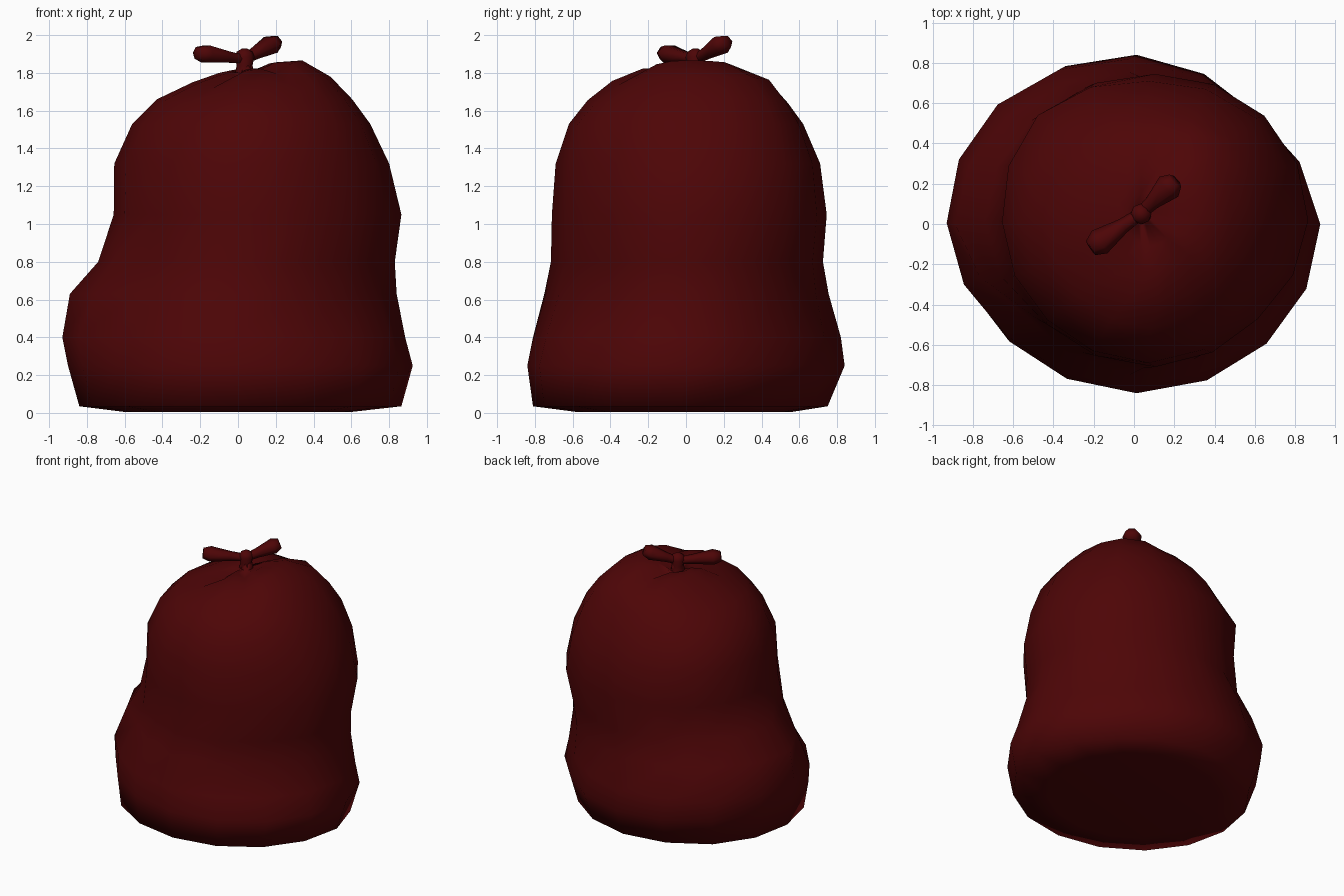
import bpy, bmesh, math
from mathutils import Vector

if "Cube" in bpy.data.objects:
    bpy.data.objects.remove(bpy.data.objects["Cube"])

SIDES = 16
red = bpy.data.materials.new("dark_red_plastic")
red.diffuse_color = (0.075, 0.0015, 0.002, 1)
red.use_nodes = True
red.node_tree.nodes["Principled BSDF"].inputs["Base Color"].default_value = red.diffuse_color


def loft(name, rings, angle=80):
    """Skin a list of point rings and cap both ends."""
    bm = bmesh.new()
    loops = [[bm.verts.new(p) for p in ring] for ring in rings]
    n = len(loops[0])
    for a, b in zip(loops, loops[1:]):
        for i in range(n):
            j = (i + 1) % n
            bm.faces.new((a[i], a[j], b[j], b[i]))
    for loop in (loops[0], loops[-1]):
        c = bm.verts.new(sum((Vector(v.co) for v in loop), Vector()) / n)
        for i in range(n):
            bm.faces.new((loop[i], loop[(i + 1) % n], c))
    bmesh.ops.recalc_face_normals(bm, faces=bm.faces)
    mesh = bpy.data.meshes.new(name)
    bm.to_mesh(mesh)
    bm.free()
    mesh.materials.append(red)
    obj = bpy.data.objects.new(name, mesh)
    bpy.context.collection.objects.link(obj)
    bpy.ops.object.select_all(action='DESELECT')
    obj.select_set(True)
    bpy.context.view_layer.objects.active = obj
    bpy.ops.object.shade_smooth_by_angle(angle=math.radians(angle))
    return obj


def bag_ring(z, left, right, front, back, diag=(1, 1, 1, 1), tilt=0, crease=0):
    """Lopsided oval through its four extents; diag swells each quadrant."""
    cx, cy = (left + right) / 2, (front + back) / 2
    pts = []
    for i in range(SIDES):
        a = math.tau * i / SIDES
        swell = 1 + (diag[i * 4 // SIDES] - 1) * math.sin(2 * a) ** 2
        x = cx + (right - left) / 2 * math.cos(a) * swell
        y = cy + (back - front) / 2 * math.sin(a) * swell
        fold = 0
        for deg in (-67.5, 90, 225):
            d = (math.degrees(a) - deg + 180) % 360 - 180
            fold += math.exp(-(d / 18) ** 2)
        pts.append((x, y, z + tilt * x - crease * fold))
    return pts


# Bag: z, left, right, front, back,
# swell (back right, back left, front left, front right), tilt, crease
even = (1, 1, 1, 1)
profile = [
    (0.005, -0.60, 0.60, -0.58, 0.56, even),
    (0.035, -0.84, 0.865, -0.81, 0.75, (0.94, 1.02, 1, 1)),
    (0.25, -0.90, 0.925, -0.84, 0.84, (0.92, 1.02, 0.98, 1)),
    (0.40, -0.93, 0.885, -0.81, 0.82, (0.93, 1.02, 0.96, 0.98)),
    (0.63, -0.89, 0.84, -0.75, 0.755, (0.97, 0.99, 0.85, 0.94)),
    (0.80, -0.74, 0.83, -0.715, 0.725, (1, 1, 0.94, 0.96)),
    (1.05, -0.658, 0.865, -0.71, 0.745, (1.01, 1.03, 1, 0.95)),
    (1.32, -0.655, 0.80, -0.69, 0.71, (1.04, 1.07, 0.98, 0.96)),
    (1.53, -0.56, 0.70, -0.62, 0.62, (1.08, 1.03, 0.96, 1)),
    (1.66, -0.43, 0.605, -0.52, 0.54, (1.09, 1.02, 0.98, 1), 0, 0.02),
    (1.76, -0.24, 0.49, -0.39, 0.46, (1.06, 1, 1, 1), 0.04, 0.035),
    (1.815, -0.10, 0.34, -0.23, 0.28, even, 0.15, 0.05),
    (1.82, -0.04, 0.20, -0.11, 0.16, even, 0.18, 0.05),
    (1.80, -0.005, 0.085, 0.00, 0.095, even),
    (1.85, 0.0, 0.075, 0.015, 0.09, even),
]
loft("bag", [bag_ring(*row) for row in profile])


def bow_lobe(name, start, end, stations):
    """Flattened hexagonal tube from the knot to a blunt flared end."""
    start, end = Vector(start), Vector(end)
    axis = (end - start).normalized()
    side = axis.cross(Vector((0, 0, 1))).normalized()
    up = side.cross(axis)
    rings = []
    for t, w, h in stations:
        c = start.lerp(end, t)
        rings.append([c + side * w * math.cos(k * math.tau / 6)
                      + up * h * math.sin(k * math.tau / 6) for k in range(6)])
    loft(name, rings, 70)


# Bow: two flared tails
flare = [(0, 0.03, 0.025), (0.35, 0.038, 0.034), (0.82, 0.068, 0.052), (1, 0.042, 0.036)]
bow_lobe("bow_right", (0.03, 0.05, 1.87), (0.205, 0.215, 1.966), flare)
bow_lobe("bow_left", (0.03, 0.05, 1.872), (-0.215, -0.12, 1.906), flare)

# Knot: small gathered lump
knot = [(1.80, 0.05), (1.84, 0.042), (1.885, 0.052), (1.912, 0.042), (1.928, 0.015)]
loft("knot", [[(0.035 + r * math.cos(k * math.tau / 8),
                0.05 + r * math.sin(k * math.tau / 8), z) for k in range(8)]
              for z, r in knot])
